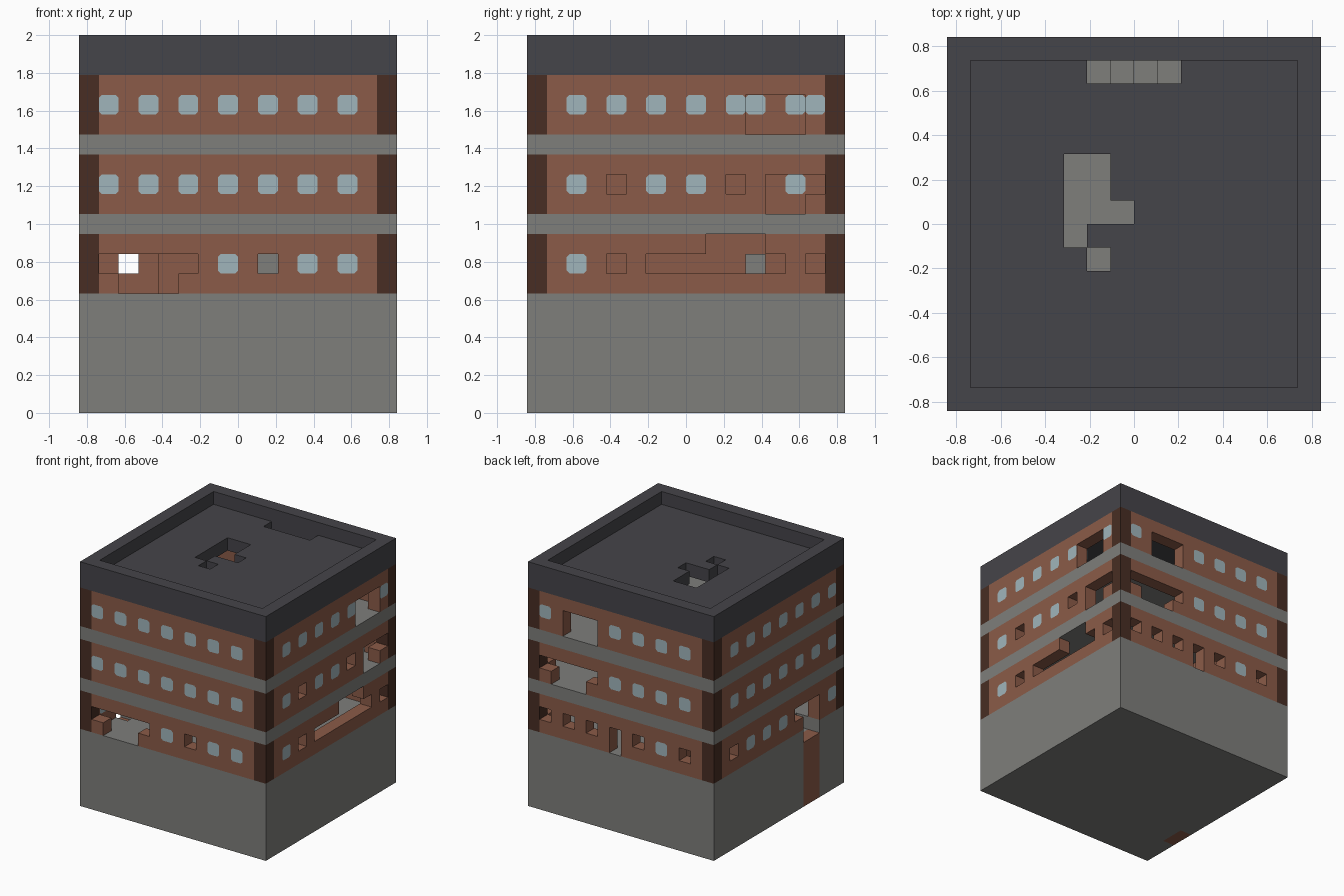
import bpy, bmesh
from mathutils import Vector

U = 2 / 19          # block size
N = 16              # blocks per side
FLOORS = (6, 10, 14)

cube = bpy.data.objects.get("Cube")
if cube:
    bpy.data.objects.remove(cube, do_unlink=True)


def material(name, rgb):
    m = bpy.data.materials.new(name)
    m.use_nodes = True
    m.diffuse_color = (*rgb, 1)
    m.node_tree.nodes["Principled BSDF"].inputs["Base Color"].default_value = (*rgb, 1)
    return m


brick = material("red brick", (0.258, 0.105, 0.065))
dark = material("dark brick", (0.065, 0.027, 0.017))
stone = material("grey concrete", (0.209, 0.209, 0.198))
tar = material("dark roofing", (0.060, 0.058, 0.067))
glass = material("pale blue glass", (0.352, 0.462, 0.497))

cells = {}          # block position -> part name


def box(x, y, z):
    """All block positions in inclusive ranges."""
    span = lambda r: range(r[0], r[1] + 1) if isinstance(r, tuple) else (r,)
    return [(i, j, k) for i in span(x) for j in span(y) for k in span(z)]


def fill(part, x, y, z):
    for c in box(x, y, z):
        cells[c] = part


def carve(x, y, z):
    for c in box(x, y, z):
        cells.pop(c, None)


def point(x, y, z):
    return Vector(((x - N / 2) * U, (y - N / 2) * U, z * U))


# Base, storeys with hollow rooms, and floor slabs
E = N - 1
ALL, INNER = (0, E), (1, E - 1)
fill("base", ALL, ALL, (0, 5))
for f in FLOORS:
    fill("brick_walls", ALL, ALL, (f, f + 2))
    carve(INNER, INNER, (f, f + 2))
    for cx in (0, E):
        for cy in (0, E):
            fill("corner_columns", cx, cy, (f, f + 2))
for z in (9, 13):
    fill("floor_slabs", ALL, ALL, z)

# Roof with parapet
fill("roof", ALL, ALL, (17, 18))
carve(INNER, INNER, 18)

# Roof openings and the stair up to the roof
carve((5, 6), (8, 10), 17)
for x, y in ((5, 7), (7, 8), (6, 6)):
    carve(x, y, 17)
carve((6, 9), 14, 17)
for step in range(3):
    fill("roof_stair", 8 - step, 14, (14, 14 + step))

# Front wall breach and missing pane
carve((1, 5), 0, 7)
carve((2, 4), 0, 6)
carve(9, 0, 7)

# Breaches in the +x wall
carve(E, (6, 12), 7)
carve(E, (9, 11), 8)
carve(E, (12, 13), (10, 11))
carve(E, 14, 11)
carve(E, (11, 13), (14, 15))
for y, z in ((4, 7), (14, 7), (4, 11), (10, 11)):
    carve(E, y, z)

# Breaches in the back wall
for x in (2, 6, 8, 10, 12, 14):
    carve(x, E, 7)
carve(8, E, 6)
carve((10, 14), E, 11)
carve((11, 13), E, 10)
carve((10, 12), E, (14, 15))

# Breaches and brick pier in the -x wall
carve(0, 13, 7)
carve(0, 5, 7)
carve(0, (3, 4), (5, 7))
carve(1, (3, 4), 5)
fill("brick_pier", 0, (3, 4), (0, 4))

# Room divider and block inside the first storey
fill("room_divider", (4, 5), (4, 13), (6, 8))
fill("inner_block", 9, 11, (6, 7))


def build_part(part, mat):
    """Mesh the exposed block faces of one part and merge flat areas."""
    bm = bmesh.new()
    verts = {}
    for c, owner in cells.items():
        if owner != part:
            continue
        for axis in range(3):
            for side in (0, 1):
                n = list(c)
                n[axis] += 2 * side - 1
                if tuple(n) in cells:
                    continue
                ring = []
                for a, b in ((0, 0), (1, 0), (1, 1), (0, 1)):
                    p = list(c)
                    p[axis] += side
                    p[(axis + 1) % 3] += a
                    p[(axis + 2) % 3] += b
                    p = tuple(p)
                    if p not in verts:
                        verts[p] = bm.verts.new(point(*p))
                    ring.append(verts[p])
                bm.faces.new(ring if side else ring[::-1])
    bmesh.ops.dissolve_limit(bm, angle_limit=0.01, verts=bm.verts[:], edges=bm.edges[:])
    finish(part, bm, mat)


def finish(name, bm, mat):
    me = bpy.data.meshes.new(name)
    bm.to_mesh(me)
    bm.free()
    me.materials.append(mat)
    bpy.context.collection.objects.link(bpy.data.objects.new(name, me))


parts = {"base": stone, "floor_slabs": stone, "roof_stair": stone, "inner_block": stone,
         "brick_walls": brick, "brick_pier": brick, "room_divider": brick,
         "corner_columns": dark, "roof": tar}
for part, mat in parts.items():
    build_part(part, mat)


def add_window(bm, cell, axis):
    """Clipped-corner pane showing on both sides of its wall block."""
    h, k, d = U / 2, U / 2 - 0.016, U / 2 + 0.002
    centre = point(*[v + 0.5 for v in cell])
    outline = [(h, k), (k, h), (-k, h), (-h, k), (-h, -k), (-k, -h), (k, -h), (h, -k)]
    for s in (-1, 1):
        ring = []
        for a, b in outline:
            offset = (a, s * d, b) if axis == 1 else (s * d, a, b)
            ring.append(bm.verts.new(centre + Vector(offset)))
        face = bm.faces.new(ring)
        face.normal_update()
        if face.normal[axis] * s < 0:
            face.normal_flip()


# Windows in every surviving opening
for name, axis, wall, first in (("front_windows", 1, 0, 1), ("back_windows", 1, E, 2),
                                ("right_windows", 0, 0, 1), ("left_windows", 0, E, 2)):
    bm = bmesh.new()
    for i in range(first, E, 2):
        for f in FLOORS:
            cell = (i, wall, f + 1) if axis == 1 else (wall, i, f + 1)
            if cells.get(cell) == "brick_walls":
                add_window(bm, cell, axis)
    finish(name, bm, glass)
